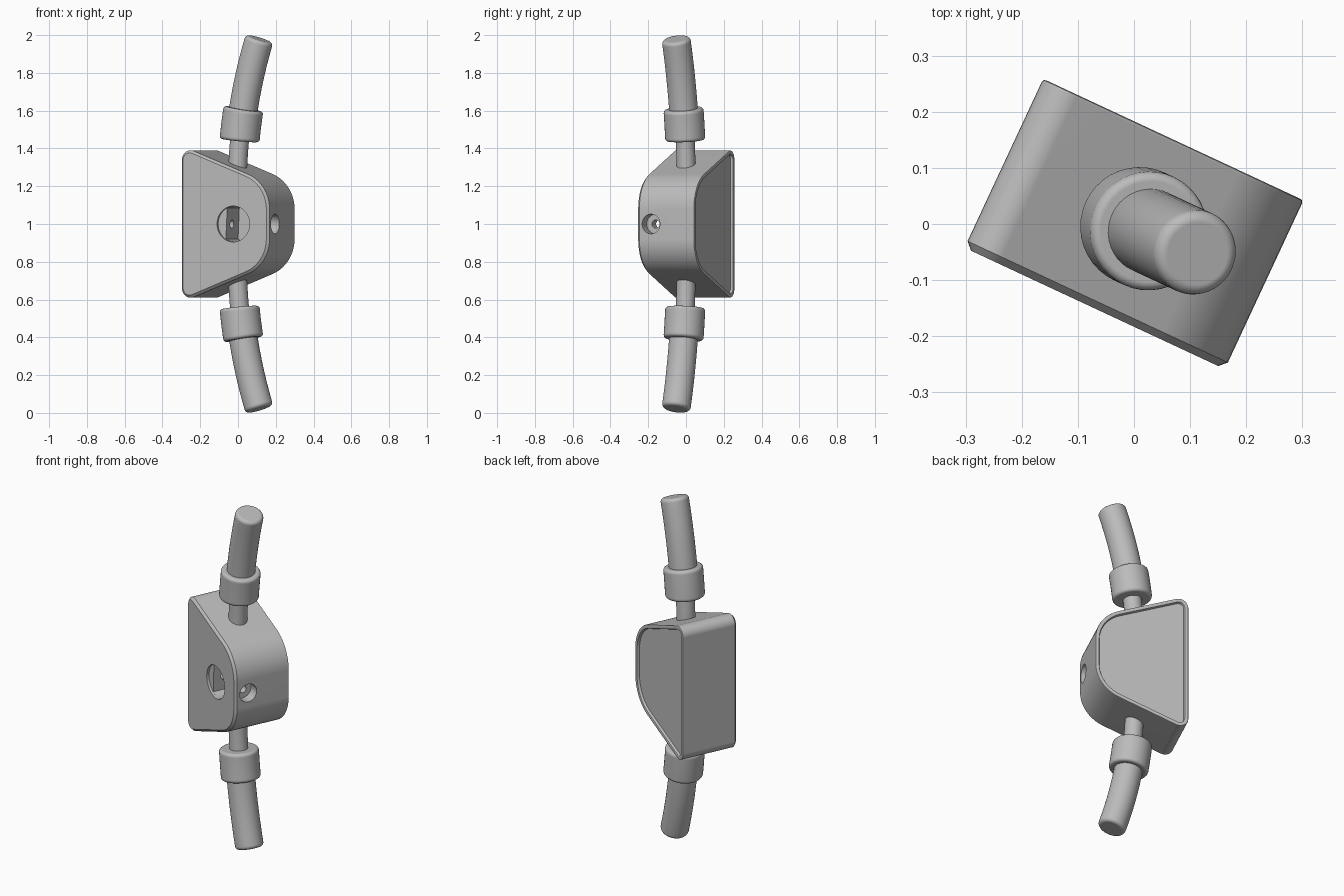
import bpy, bmesh, math
from mathutils import Vector

cube = bpy.data.objects.get("Cube")
if cube:
    bpy.data.objects.remove(cube, do_unlink=True)

TURN = math.radians(-25)          # whole model is turned about z
HALF_W, HALF_D = 0.256, 0.166     # housing half width and half depth
BEND = 2.5                        # bend radius of the hoses

grey = bpy.data.materials.new("plain grey")
grey.use_nodes = True
colour = (0.5, 0.5, 0.5, 1)
grey.diffuse_color = colour
grey.node_tree.nodes["Principled BSDF"].inputs["Base Color"].default_value = colour


def add_object(name, bm):
    bmesh.ops.recalc_face_normals(bm, faces=bm.faces)
    mesh = bpy.data.meshes.new(name)
    bm.to_mesh(mesh)
    bm.free()
    mesh.materials.append(grey)
    ob = bpy.data.objects.new(name, mesh)
    bpy.context.collection.objects.link(ob)
    ob.location.z = 1
    ob.rotation_euler.z = TURN
    return ob


def activate(ob):
    bpy.ops.object.select_all(action='DESELECT')
    ob.select_set(True)
    bpy.context.view_layer.objects.active = ob


def smooth(ob):
    activate(ob)
    bpy.ops.object.shade_smooth_by_angle(angle=math.radians(35))
    wn = ob.modifiers.new("even normals", 'WEIGHTED_NORMAL')
    wn.keep_sharp = True


def fillet(corners, steps=10):
    """Round each (x, z, radius) corner of a polygon."""
    out = []
    for i, (x, z, r) in enumerate(corners):
        c = Vector((x, z))
        a = (Vector(corners[i - 1][:2]) - c).normalized()
        b = (Vector(corners[(i + 1) % len(corners)][:2]) - c).normalized()
        half = a.angle(b) / 2
        centre = c + (a + b).normalized() * r / math.sin(half)
        p = c + a * r / math.tan(half) - centre
        q = c + b * r / math.tan(half) - centre
        sweep = math.pi - 2 * half
        for k in range(steps + 1):
            t = k / steps
            out.append(centre + (p * math.sin((1 - t) * sweep)
                                 + q * math.sin(t * sweep)) / math.sin(sweep))
    return out


def arc(cx, cz, r, start=0, end=2 * math.pi, n=48):
    return [(cx + r * math.cos(start + (end - start) * k / n),
             cz + r * math.sin(start + (end - start) * k / n)) for k in range(n)]


def prism(points, a, b, along_x=False):
    """Extrude a closed outline from a to b, along y or along x."""
    bm = bmesh.new()
    place = (lambda p, d: (d, p[0], p[1])) if along_x else (lambda p, d: (p[0], d, p[1]))
    front = [bm.verts.new(place(p, a)) for p in points]
    back = [bm.verts.new(place(p, b)) for p in points]
    front_face = bm.faces.new(front)
    back_face = bm.faces.new(back[::-1])
    n = len(points)
    for i in range(n):
        j = (i + 1) % n
        bm.faces.new((front[j], front[i], back[i], back[j]))
    bmesh.ops.recalc_face_normals(bm, faces=bm.faces)
    return bm, front_face, back_face


# Housing: a tapered outline with large rounds on the narrow side
outline = fillet([(-HALF_W, 0.413, 0.05), (-HALF_W, -0.413, 0.05),
                  (HALF_W, -0.215, 0.2), (HALF_W, 0.215, 0.2)])
bm, front_face, back_face = prism(outline, -HALF_D, HALF_D)
rim = list(back_face.edges)
chamfer = list(front_face.edges)
# recessed back panel
bmesh.ops.inset_region(bm, faces=[back_face], thickness=0.022, depth=0)
rim += list(back_face.edges)
bmesh.ops.inset_region(bm, faces=[back_face], thickness=0.002, depth=-0.015)
bmesh.ops.bevel(bm, geom=rim, offset=0.006, segments=2, profile=0.5, affect='EDGES')
bmesh.ops.bevel(bm, geom=chamfer, offset=0.013, segments=1, affect='EDGES')
housing = add_object("housing", bm)

# Cut the dial seat, its half-round pocket and the stepped screw hole
HOLE_X, HOLE_R, SCREW_Y = 0.05, 0.095, -0.085
edge = math.acos(-HOLE_X / HOLE_R)
cuts = {
    "dial_seat": prism(arc(HOLE_X, 0, HOLE_R), -0.3, -0.152),
    "half_pocket": prism(arc(HOLE_X, 0, HOLE_R - 0.0005, -edge, edge), -0.25, 0.0),
    "screw_head_hole": prism(arc(SCREW_Y, 0, 0.052), 0.197, 0.4, True),
    "screw_hole": prism(arc(SCREW_Y, 0, 0.022), -0.08, 0.3, True),
}
for name, (bm, _, _) in cuts.items():
    cutter = add_object(name, bm)
    cutter.hide_render = True
    mod = housing.modifiers.new(name, 'BOOLEAN')
    mod.operation = 'DIFFERENCE'
    mod.solver = 'EXACT'
    mod.object = cutter
    activate(housing)
    bpy.ops.object.modifier_apply(modifier=name)
    bpy.data.objects.remove(cutter, do_unlink=True)
smooth(housing)


def bent_rod(name, start, end, radius, bevel, sides=40):
    """Round rod following the bend, mirrored above and below the housing."""
    stations = []
    for k in range(5):
        t = k / 4 * math.pi / 2
        stations.append((start + bevel * (1 - math.sin(t)), radius - bevel * (1 - math.cos(t))))
    stations.reverse()
    stations += [(start + (end - start) * k / 8, radius) for k in range(1, 8)]
    for k in range(5):
        t = k / 4 * math.pi / 2
        stations.append((end - bevel * (1 - math.sin(t)), radius - bevel * (1 - math.cos(t))))
    # order along the rod, from the start cap to the end cap
    caps = sorted(stations[:5], key=lambda s: (s[0], s[1]))
    stations[:5] = caps
    bm = bmesh.new()
    rings = []
    for s, r in stations:
        a = s / BEND
        centre = Vector((BEND * (1 - math.cos(a)) - 0.004, 0, 0.187 + BEND * math.sin(a)))
        across = Vector((math.cos(a), 0, -math.sin(a)))
        rings.append([bm.verts.new(centre + across * r * math.cos(w) + Vector((0, r * math.sin(w), 0)))
                      for w in (2 * math.pi * k / sides for k in range(sides))])
    for lower, upper in zip(rings, rings[1:]):
        for i in range(sides):
            j = (i + 1) % sides
            bm.faces.new((lower[i], lower[j], upper[j], upper[i]))
    bm.faces.new(rings[0][::-1])
    bm.faces.new(rings[-1])
    ob = add_object(name, bm)
    mirror = ob.modifiers.new("mirror", 'MIRROR')
    mirror.use_axis = (False, False, True)
    mirror.use_mirror_merge = False
    smooth(ob)


# Thin stems, collars and thick hose ends
bent_rod("stems", 0.06, 0.30, 0.05, 0.004)
bent_rod("collars", 0.255, 0.425, 0.106, 0.016)
bent_rod("hoses", 0.30, 0.807, 0.076, 0.02)
